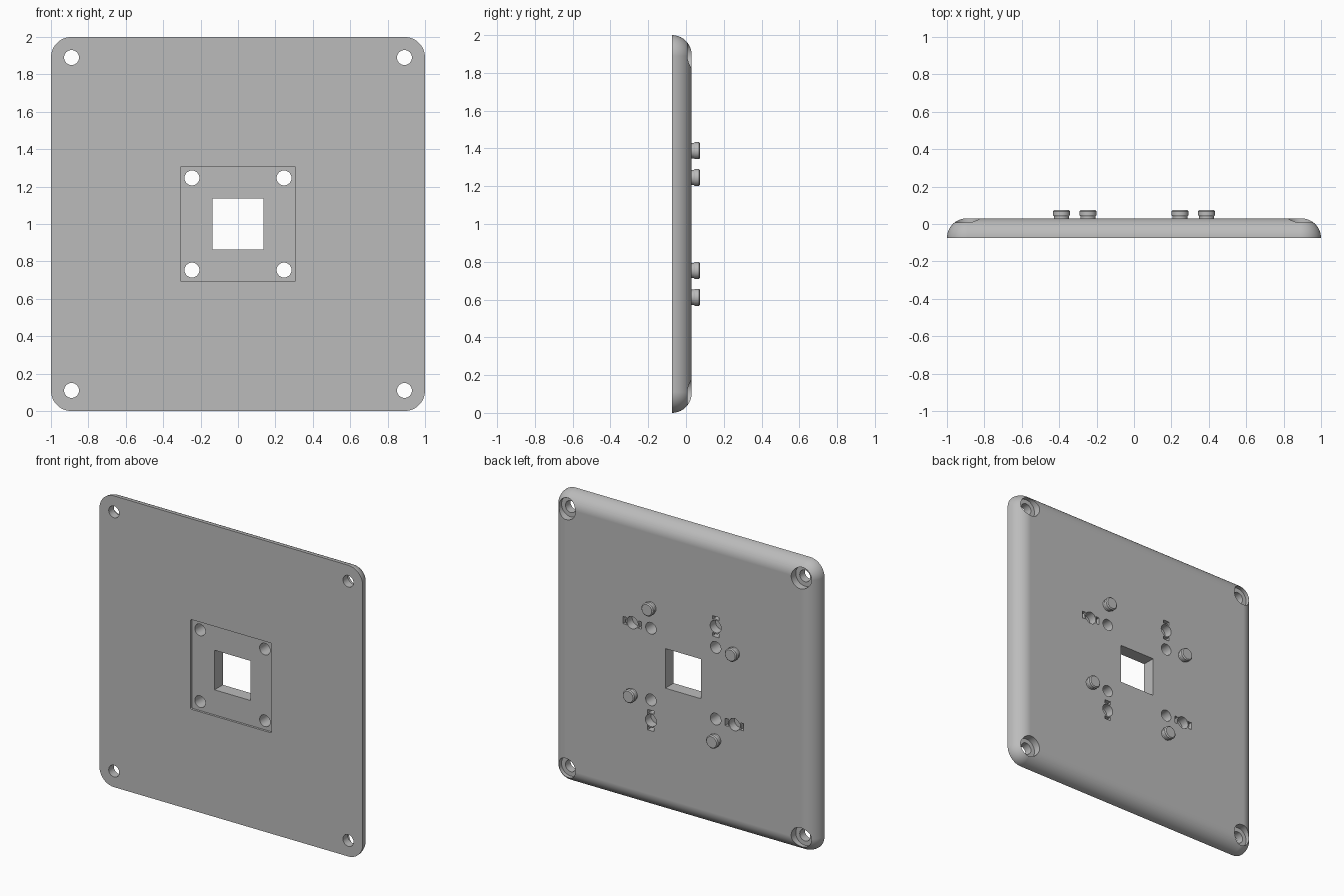
import bpy, bmesh, math
from mathutils import Matrix, Vector

if "Cube" in bpy.data.objects:
    bpy.data.objects.remove(bpy.data.objects["Cube"], do_unlink=True)

FRONT, BACK, MID = -0.075, 0.03, 1.0

grey = bpy.data.materials.new("light grey plastic")
grey.use_nodes = True
grey.diffuse_color = (0.5, 0.5, 0.5, 1)
grey.node_tree.nodes["Principled BSDF"].inputs["Base Color"].default_value = (0.5, 0.5, 0.5, 1)


def make(name, bm):
    bmesh.ops.recalc_face_normals(bm, faces=bm.faces)
    mesh = bpy.data.meshes.new(name)
    bm.to_mesh(mesh)
    bm.free()
    mesh.materials.append(grey)
    obj = bpy.data.objects.new(name, mesh)
    bpy.context.collection.objects.link(obj)
    return obj


def loft(name, rings):
    """Skin equal-length rings of points and cap both ends."""
    bm = bmesh.new()
    loops = [[bm.verts.new(p) for p in ring] for ring in rings]
    n = len(loops[0])
    for a, b in zip(loops, loops[1:]):
        for i in range(n):
            j = (i + 1) % n
            bm.faces.new((a[i], a[j], b[j], b[i]))
    bm.faces.new(loops[0])
    bm.faces.new(loops[-1])
    return make(name, bm)


def rounded_square(half, radius, y, steps=12):
    pts = []
    for q in range(4):
        mid = math.pi / 4 + q * math.pi / 2
        cx = math.copysign(half - radius, math.cos(mid))
        cz = math.copysign(half - radius, math.sin(mid))
        for s in range(steps + 1):
            a = (q + s / steps) * math.pi / 2
            pts.append((cx + radius * math.cos(a), y, MID + cz + radius * math.sin(a)))
    return pts


def lathe(name, x, z, profile, sides=40):
    """Turn (radius, y) pairs about an axis running front to back."""
    turn = [2 * math.pi * i / sides for i in range(sides)]
    return loft(name, [[(x + r * math.cos(a), y, z + r * math.sin(a)) for a in turn]
                       for r, y in profile])


def box(name, x, z, sx, sz, y0, y1):
    return loft(name, [[(x + i * sx / 2, y, z + k * sz / 2)
                        for i, k in ((-1, -1), (1, -1), (1, 1), (-1, 1))] for y in (y0, y1)])


# Plate with a quarter-round rim towards the back
ROUND = BACK - FRONT
rings = []
for s in range(17):
    t = s / 16 * math.pi / 2
    inset = ROUND * (1 - math.cos(t))
    rings.append(rounded_square(1 - inset, 0.11 - inset, FRONT + ROUND * math.sin(t)))
plate = loft("plate", rings)

# Window and shallow front recess
cutters = [box("window_cutter", 0, MID, 0.272, 0.272, -0.2, 0.2),
           loft("recess_cutter", [rounded_square(0.308, 0.01, y, 3) for y in (-0.2, FRONT + 0.015)])]

# Screw holes, with counterbores at the plate corners
for sx in (-1, 1):
    for sz in (-1, 1):
        cutters.append(lathe("inner_hole_cutter", sx * 0.246, MID + sz * 0.246,
                             [(0.04, -0.2), (0.04, 0.2)]))
        x, z = sx * 0.89, MID + sz * 0.89
        cutters.append(lathe("corner_hole_cutter", x, z, [(0.04, -0.2), (0.04, 0.2)]))
        cutters.append(lathe("counterbore_cutter", x, z, [(0.07, -0.02), (0.07, 0.2)]))

# Pegs and spring sockets, repeated by quarter turns about the window
FLOOR = -0.03
for q in range(4):
    turn = Matrix.Rotation(q * math.pi / 2, 2)
    px, pz = turn @ Vector((0.246, 0.388))
    peg = lathe("peg_%d" % (q + 1), px, MID + pz,
                [(0.04, 0.02), (0.04, 0.04), (0.045, 0.048), (0.045, 0.068), (0.038, 0.075)])
    peg.data.shade_smooth()
    peg.data.set_sharp_from_angle(angle=math.radians(30))

    hx, hz = turn @ Vector((0.388, 0.246))
    along, across = (0.14, 0.05) if q % 2 == 0 else (0.05, 0.14)
    cutters.append(lathe("socket_cutter", hx, MID + hz, [(0.042, FLOOR), (0.042, 0.2)]))
    cutters.append(box("slot_cutter", hx, MID + hz, along, across, FLOOR, 0.2))

    # Curved spring fingers at the two ends of each socket
    for side in (0, 1):
        facing = (q + 2 * side) * math.pi / 2
        bend = [facing + math.radians(-42 + 12 * i) for i in range(8)]
        outline = [(0.051, a) for a in bend] + [(0.042, a) for a in reversed(bend)]
        finger = loft("socket_finger_%d_%d" % (q + 1, side + 1),
                      [[(hx + r * math.cos(a), y, MID + hz + r * math.sin(a)) for r, a in outline]
                       for y in (FLOOR - 0.005, BACK - 0.002)])

# Cut the plate
for c in cutters:
    c.hide_render = True
    mod = plate.modifiers.new(c.name, "BOOLEAN")
    mod.operation, mod.solver, mod.object = "DIFFERENCE", "EXACT", c
bpy.context.view_layer.objects.active = plate
plate.select_set(True)
for mod in list(plate.modifiers):
    bpy.ops.object.modifier_apply(modifier=mod.name)
for c in cutters:
    bpy.data.objects.remove(c, do_unlink=True)

bpy.ops.object.shade_smooth_by_angle(angle=math.radians(25))
weighted = plate.modifiers.new("weighted normals", "WEIGHTED_NORMAL")
weighted.keep_sharp = True
